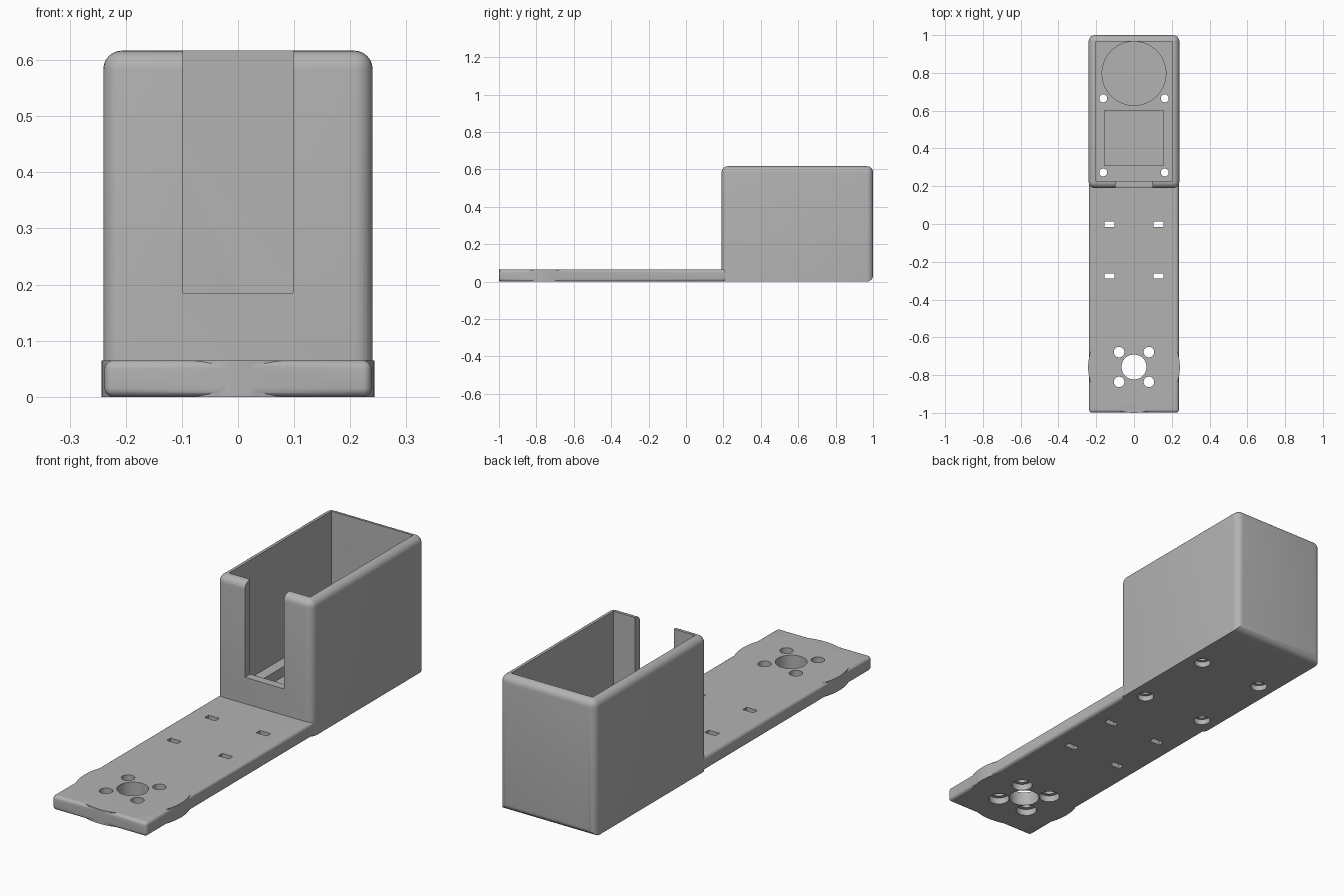
import bpy, bmesh, math

if "Cube" in bpy.data.objects:
    bpy.data.objects.remove(bpy.data.objects["Cube"])

grey = bpy.data.materials.new("plain grey")
grey.diffuse_color = (0.45, 0.45, 0.45, 1)
grey.use_nodes = True
grey.node_tree.nodes["Principled BSDF"].inputs["Base Color"].default_value = grey.diffuse_color


def finish(name, bm):
    me = bpy.data.meshes.new(name)
    bm.to_mesh(me)
    bm.free()
    me.materials.append(grey)
    ob = bpy.data.objects.new(name, me)
    bpy.context.collection.objects.link(ob)
    return ob


def box(name, x0, x1, y0, y1, z0, z1, radius=0, keep=None):
    bm = bmesh.new()
    bmesh.ops.create_cube(bm, size=1)
    for v in bm.verts:
        v.co.x = x1 if v.co.x > 0 else x0
        v.co.y = y1 if v.co.y > 0 else y0
        v.co.z = z1 if v.co.z > 0 else z0
    if radius:
        edges = [e for e in bm.edges
                 if keep is None or keep((e.verts[0].co + e.verts[1].co) / 2)]
        bmesh.ops.bevel(bm, geom=edges, offset=radius, segments=6,
                        profile=0.5, affect='EDGES', clamp_overlap=True)
    return finish(name, bm)


def cylinder(name, x, y, z0, z1, r, sides=48):
    bm = bmesh.new()
    bmesh.ops.create_cone(bm, cap_ends=True, segments=sides, radius1=r, radius2=r, depth=z1 - z0)
    bmesh.ops.translate(bm, verts=bm.verts, vec=(x, y, (z0 + z1) / 2))
    return finish(name, bm)


def combine(target, tool, operation):
    mod = target.modifiers.new("join", 'BOOLEAN')
    mod.operation = operation
    mod.solver = 'EXACT'
    mod.object = tool
    bpy.context.view_layer.update()
    dg = bpy.context.evaluated_depsgraph_get()
    me = bpy.data.meshes.new_from_object(target.evaluated_get(dg))
    target.modifiers.clear()
    target.data = me
    bpy.data.objects.remove(tool)


def cut(target, tool):
    combine(target, tool, 'DIFFERENCE')


# open case with rounded outer edges; the long bottom edges stay square
case = box("mount_bracket", -0.24, 0.24, 0.19, 1.0, 0, 0.617, 0.033,
           lambda m: not (m.z < 0.01 and (abs(m.x) > 0.1 or m.y < 0.5)))
FLOOR = 0.08
cut(case, box("cavity", -0.205, 0.205, 0.228, 0.965, FLOOR, 0.8))
cut(case, box("front_slot", -0.098, 0.098, 0.1, 0.3, 0.185, 0.8))

# rounded arm plus the square-edged flange disc at its end
combine(case, box("arm", -0.238, 0.238, -0.999, 0.222, 0, 0.065, 0.016), 'UNION')
combine(case, cylinder("flange", 0, -0.757, 0, 0.065, 0.243, 128), 'UNION')

# shallow recesses in the case floor
cut(case, cylinder("round_recess", 0, 0.797, 0.035, 0.2, 0.169, 96))
cut(case, box("square_recess", -0.157, 0.157, 0.31, 0.602, 0.035, 0.2))

# central bore
cut(case, cylinder("bore", 0, -0.757, -0.1, 0.2, 0.066))

for s in (-1, 1):
    # case screw holes, wider underneath
    for y in (0.273, 0.665):
        cut(case, cylinder("hole", s * 0.163, y, -0.1, 0.15, 0.021, 32))
        cut(case, cylinder("counterbore", s * 0.163, y, -0.1, 0.025, 0.036, 32))
    # flange screw holes, wider underneath
    for y in (-0.836, -0.678):
        cut(case, cylinder("hole", s * 0.079, y, -0.1, 0.2, 0.028, 32))
        cut(case, cylinder("counterbore", s * 0.079, y, -0.1, 0.03, 0.045, 32))
    # strap slots
    for y in (-0.275, -0.002):
        cut(case, box("slot", s * 0.13 - 0.027, s * 0.13 + 0.027, y - 0.014, y + 0.014, -0.1, 0.2))

# smooth fillets and bores, sharp corners
bpy.context.view_layer.objects.active = case
case.select_set(True)
bpy.ops.object.shade_smooth_by_angle(angle=math.radians(30))
